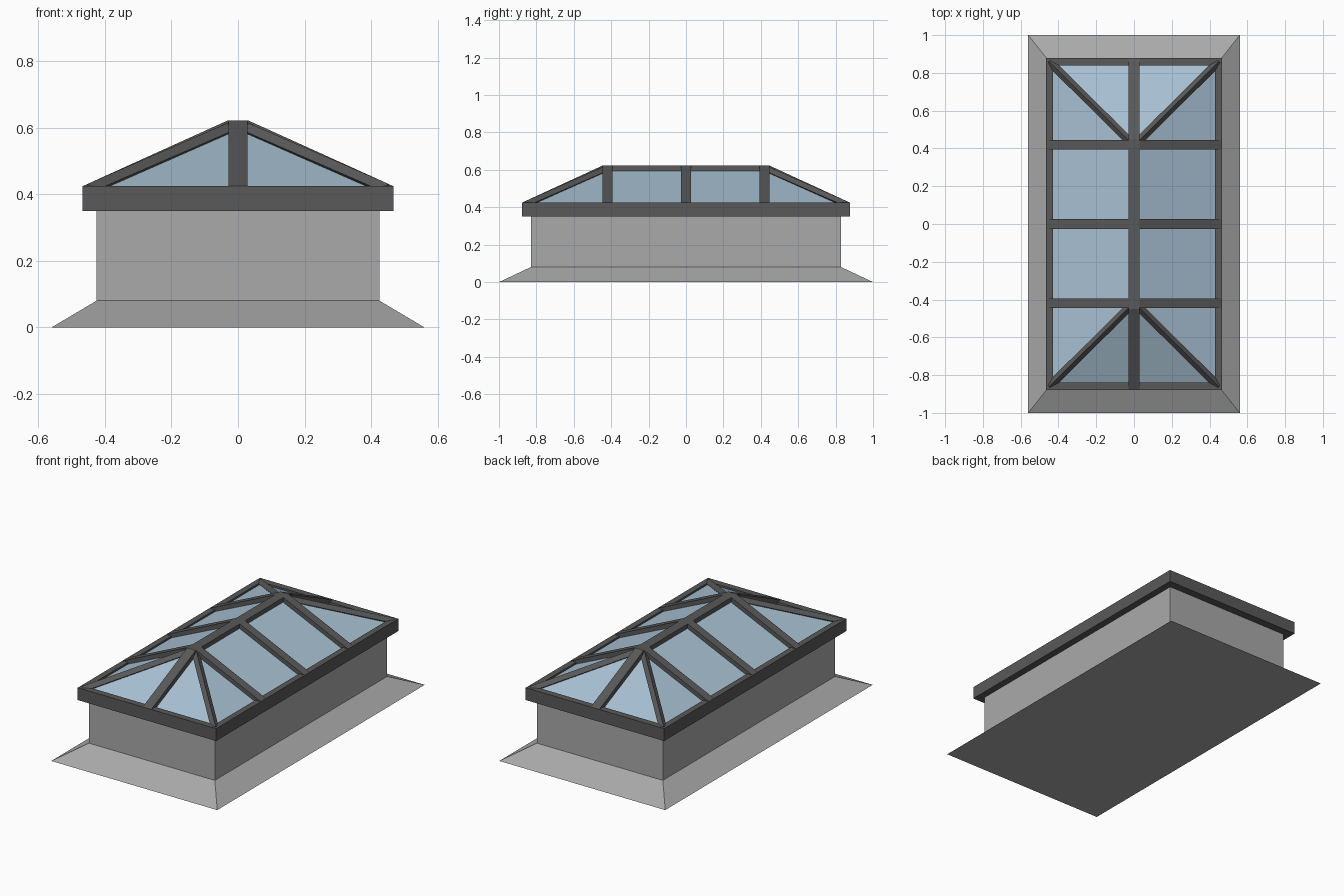
import bpy, bmesh
from mathutils import Vector

if "Cube" in bpy.data.objects:
    bpy.data.objects.remove(bpy.data.objects["Cube"])


def material(name, color):
    m = bpy.data.materials.new(name)
    m.diffuse_color = (*color, 1)
    m.use_nodes = True
    m.node_tree.nodes["Principled BSDF"].inputs["Base Color"].default_value = m.diffuse_color
    return m


CURB = material("mid_grey", (0.4, 0.4, 0.4))
FRAME = material("dark_metal", (0.1, 0.1, 0.1))
GLASS = material("blue_glass", (0.39, 0.53, 0.65))


def make(name, bm, mat):
    bmesh.ops.recalc_face_normals(bm, faces=bm.faces)
    me = bpy.data.meshes.new(name)
    bm.to_mesh(me)
    bm.free()
    ob = bpy.data.objects.new(name, me)
    me.materials.append(mat)
    bpy.context.collection.objects.link(ob)
    return ob


def loft(name, sections, mat):
    """Skin a closed solid through equally sized loops of points."""
    bm = bmesh.new()
    rings = [[bm.verts.new(p) for p in s] for s in sections]
    for a, b in zip(rings, rings[1:]):
        for i in range(len(a)):
            j = (i + 1) % len(a)
            bm.faces.new((a[i], a[j], b[j], b[i]))
    bm.faces.new(rings[0])
    bm.faces.new(rings[-1])
    return make(name, bm, mat)


def rect(x, y, z):
    return [(-x, -y, z), (x, -y, z), (x, y, z), (-x, y, z)]


def bar(name, a, b, side, depth, diamond=False):
    """Glazing bar from a to b, with plumb-cut ends; a and b lie on its top."""
    a, b, side, down = Vector(a), Vector(b), Vector(side), Vector((0, 0, -depth))
    if diamond:
        offs = [Vector(), side + down / 2, down, -side + down / 2]
    else:
        offs = [side, side + down, -side + down, -side]
    return loft(name, [[p + o for o in offs] for p in (a, b)], FRAME)


# Curb with sloped flashing, and the overhanging cap frame with a glazing recess
loft("curb_and_flashing", [rect(0.56, 1.0, 0), rect(0.425, 0.83, 0.08), rect(0.425, 0.83, 0.36)], CURB)
loft("cap_frame", [rect(0.467, 0.878, 0.35), rect(0.467, 0.878, 0.425),
                   rect(0.43, 0.838, 0.425), rect(0.43, 0.838, 0.4)], FRAME)

# Hipped glass roof
bm = bmesh.new()
base = [bm.verts.new(p) for p in rect(0.43, 0.838, 0.414)]
front, back = bm.verts.new((0, -0.41, 0.606)), bm.verts.new((0, 0.41, 0.606))
b0, b1, b2, b3 = base
for f in ((b0, b1, front), (b1, b2, back, front), (b2, b3, back), (b3, b0, front, back), base):
    bm.faces.new(f)
make("glass_roof", bm, GLASS)

# Ridge beam
loft("ridge_beam", [rect(0.03, 0.45, 0.595), rect(0.03, 0.45, 0.622)], FRAME)

for sx in (-1, 1):
    # Side rafters
    for y in (-0.42, 0, 0.42):
        bar("side_rafter", (sx * 0.465, y, 0.425), (sx * 0.03, y, 0.622), (0, 0.026, 0), 0.035)
    # Hip bars, diamond in section
    for sy in (-1, 1):
        bar("hip_bar", (sx * 0.45, sy * 0.861, 0.432), (sx * 0.02, sy * 0.435, 0.619),
            (sx * 0.0155, -sy * 0.0155, 0), 0.046, True)

# Centre rafters on both ends
for sy in (-1, 1):
    bar("end_rafter", (0, sy * 0.876, 0.425), (0, sy * 0.448, 0.622), (0.029, 0, 0), 0.035)
